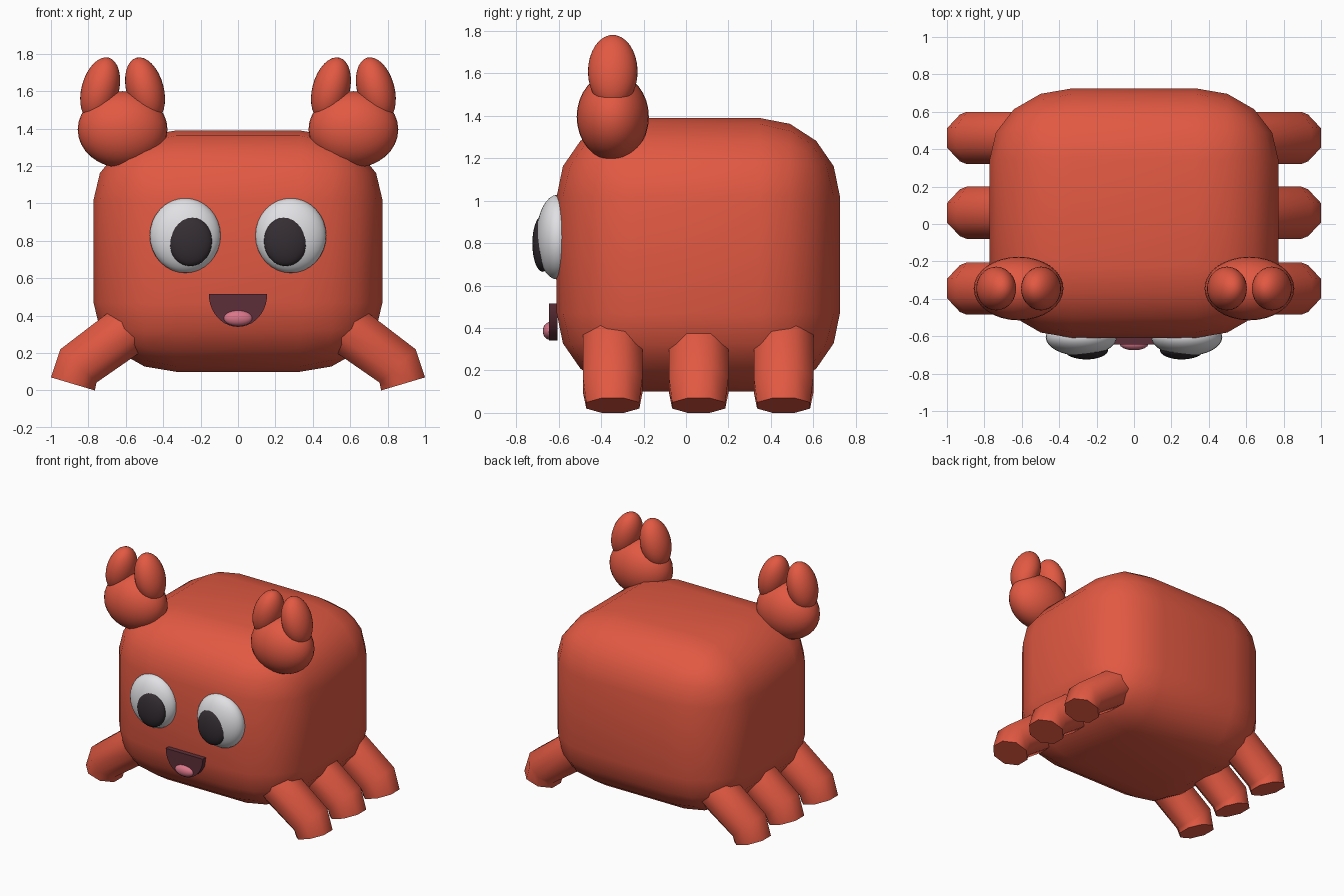
import bpy
import bmesh
import math
from mathutils import Vector

if "Cube" in bpy.data.objects:
    bpy.data.objects.remove(bpy.data.objects["Cube"], do_unlink=True)


def material(name, r, g, b):
    m = bpy.data.materials.new(name)
    m.use_nodes = True
    m.diffuse_color = (r, g, b, 1)
    node = next(n for n in m.node_tree.nodes if n.type == 'BSDF_PRINCIPLED')
    node.inputs["Base Color"].default_value = (r, g, b, 1)
    node.inputs["Roughness"].default_value = 0.7
    return m


shell = material("shell_red", 0.76, 0.10, 0.055)
white = material("eye_white", 0.75, 0.75, 0.78)
black = material("pupil_black", 0.035, 0.027, 0.033)
maroon = material("mouth_maroon", 0.11, 0.028, 0.04)
pink = material("tongue_pink", 0.70, 0.18, 0.25)


def finish(name, bm, mat, sharp=None):
    bmesh.ops.recalc_face_normals(bm, faces=bm.faces[:])
    mesh = bpy.data.meshes.new(name)
    bm.to_mesh(mesh)
    bm.free()
    mesh.materials.append(mat)
    obj = bpy.data.objects.new(name, mesh)
    bpy.context.collection.objects.link(obj)
    bpy.ops.object.select_all(action='DESELECT')
    obj.select_set(True)
    bpy.context.view_layer.objects.active = obj
    if sharp:
        bpy.ops.object.shade_smooth_by_angle(angle=math.radians(sharp))
    else:
        bpy.ops.object.shade_smooth()
    return obj


def ellipsoid(name, mat, center, radii, tilt=0):
    bm = bmesh.new()
    bmesh.ops.create_uvsphere(bm, u_segments=32, v_segments=16, radius=1)
    obj = finish(name, bm, mat)
    obj.location, obj.scale = center, radii
    obj.rotation_euler.y = tilt
    return obj


# Body: a generously rounded box
bm = bmesh.new()
bmesh.ops.create_cube(bm, size=2)
bmesh.ops.bevel(bm, geom=bm.edges[:], offset=0.572, segments=4,
                profile=0.5, affect='EDGES')
body = finish("body", bm, shell)
body.location = (0, 0.058, 0.745)
body.scale = (0.772, 0.667, 0.645)


# Leg: octagonal tube through three rings given by (outer point, inner point, half depth)
def leg(name, side, y):
    rings = [((0.60, 0.488), (0.445, 0.258), 0.14),
             ((0.95, 0.22), (0.757, 0.042), 0.14),
             ((1.0, 0.07), (0.765, 0.0), 0.125)]
    bm = bmesh.new()
    loops = []
    for outer, inner, depth in rings:
        a, b = Vector(outer), Vector(inner)
        mid, arm = (a + b) / 2, (a - b) / 2
        loop = []
        for i in range(8):
            t = math.pi / 8 + i * math.pi / 4
            k = 1 / math.cos(math.pi / 8)
            p = mid + arm * math.cos(t) * k
            loop.append(bm.verts.new((side * p.x, y + depth * k * math.sin(t), p.y)))
        loops.append(loop)
    for lower, upper in zip(loops, loops[1:]):
        for i in range(8):
            j = (i + 1) % 8
            bm.faces.new((lower[i], lower[j], upper[j], upper[i]))
    bm.faces.new(loops[0])
    bm.faces.new(loops[-1])
    finish(name, bm, shell, sharp=60)


for side, word in ((1, "left"), (-1, "right")):
    for row, y in (("front", -0.345), ("middle", 0.06), ("back", 0.46)):
        leg(f"{word}_{row}_leg", side, y)

    # Claw: round palm with two fingers leaning towards each other
    ellipsoid(f"{word}_claw_palm", shell, (side * 0.617, -0.345, 1.395),
              (0.24, 0.17, 0.205))
    for lean, finger in ((-1, "inner"), (1, "outer")):
        ellipsoid(f"{word}_claw_{finger}_finger", shell,
                  (side * (0.617 + lean * 0.12), -0.345, 1.608),
                  (0.1, 0.117, 0.177), tilt=-side * lean * math.radians(15))

    # Eye
    ellipsoid(f"{word}_eye", white, (side * 0.282, -0.605, 0.828), (0.19, 0.1, 0.2))
    ellipsoid(f"{word}_pupil", black, (side * 0.255, -0.675, 0.798),
              (0.116, 0.049, 0.133))

# Mouth: half disc with a flat top
bm = bmesh.new()
arc = [math.pi * i / 20 for i in range(21)]
rim = [bm.verts.new((0.156 * math.cos(t), -0.645, 0.515 - 0.175 * math.sin(t)))
       for t in arc]
front = bm.faces.new(rim)
new = bmesh.ops.extrude_face_region(bm, geom=[front])["geom"]
bmesh.ops.translate(bm, vec=(0, 0.04, 0),
                    verts=[v for v in new if isinstance(v, bmesh.types.BMVert)])
if not front.is_valid or len([f for f in bm.faces if len(f.verts) > 4]) < 2:
    bm.faces.new(rim)
finish("mouth", bm, maroon, sharp=30)

ellipsoid("tongue", pink, (0, -0.64, 0.386), (0.077, 0.035, 0.042))
